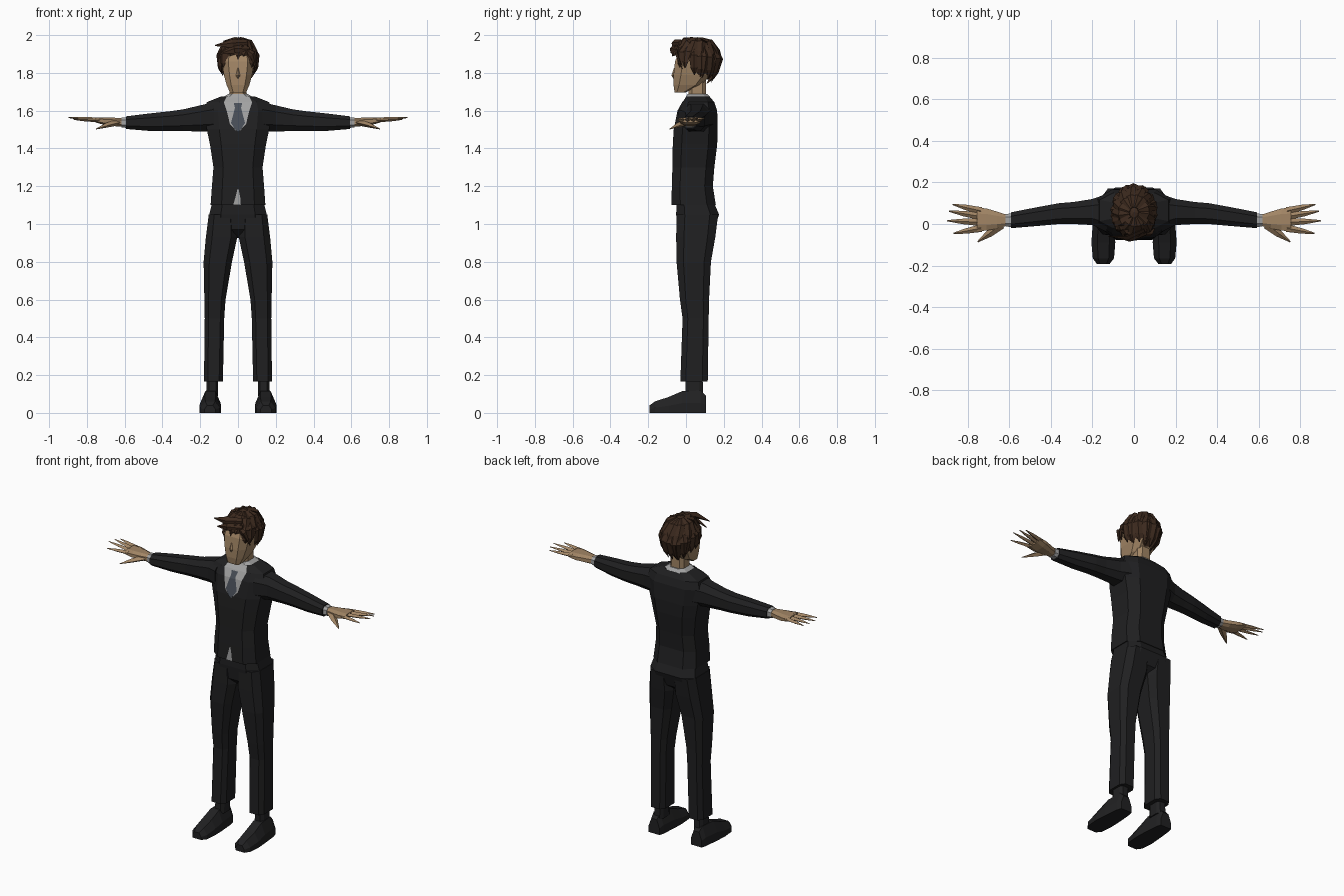
import bpy, bmesh, math, random
from mathutils import Vector

if "Cube" in bpy.data.objects:
    bpy.data.objects.remove(bpy.data.objects["Cube"])

random.seed(4)


def material(name, rgb):
    m = bpy.data.materials.new(name)
    m.diffuse_color = (*rgb, 1)
    m.use_nodes = True
    m.node_tree.nodes["Principled BSDF"].inputs["Base Color"].default_value = m.diffuse_color
    return m


SUIT = material("black_suit", (0.014, 0.014, 0.015))
SHOE = material("black_leather", (0.015, 0.015, 0.016))
SKIN = material("skin", (0.36, 0.235, 0.13))
HAIR = material("brown_hair", (0.046, 0.023, 0.013))
SHIRT = material("grey_shirt", (0.36, 0.36, 0.36))
TIE = material("slate_tie", (0.065, 0.077, 0.095))


def finish(bm, name, mat, mirror=False, recalc=True):
    if recalc:
        bmesh.ops.recalc_face_normals(bm, faces=bm.faces)
    mesh = bpy.data.meshes.new(name)
    bm.to_mesh(mesh)
    bm.free()
    mesh.materials.append(mat)
    obj = bpy.data.objects.new(name, mesh)
    bpy.context.collection.objects.link(obj)
    if mirror:
        obj.modifiers.new("mirror", "MIRROR")
    return obj


def loft(bm, rings):
    """Skin a list of equal-length point rings and cap both ends."""
    vs = [[bm.verts.new(p) for p in r] for r in rings]
    n = len(vs[0])
    for a, b in zip(vs, vs[1:]):
        for i in range(n):
            j = (i + 1) % n
            bm.faces.new((a[i], a[j], b[j], b[i]))
    bm.faces.new(vs[0])
    bm.faces.new(vs[-1])


def octagon(a0, a1, b0, b1, c=0.4):
    """Chamfered rectangle in 2D."""
    ca, cb = (a1 - a0) / 2 * c, (b1 - b0) / 2 * c
    return [(a0 + ca, b0), (a1 - ca, b0), (a1, b0 + cb), (a1, b1 - cb),
            (a1 - ca, b1), (a0 + ca, b1), (a0, b1 - cb), (a0, b0 + cb)]


def column(name, rows, mat, mirror=False, c=0.4):
    """Upright part from rows of (z, x0, x1, y0, y1)."""
    bm = bmesh.new()
    loft(bm, [[(x, y, z) for x, y in octagon(x0, x1, y0, y1, c)]
              for z, x0, x1, y0, y1 in rows])
    return finish(bm, name, mat, mirror)


def sideways(name, rows, mat, c=0.5):
    """Mirrored part along x from rows of (x, y0, y1, z0, z1)."""
    bm = bmesh.new()
    loft(bm, [[(x, y, z) for y, z in octagon(y0, y1, z0, z1, c)]
              for x, y0, y1, z0, z1 in rows])
    return finish(bm, name, mat, True)


def spike(bm, pts, widths, flat, ref):
    """Four-sided tapering strand through pts."""
    pts = [Vector(p) for p in pts]
    rings = []
    for i, p in enumerate(pts):
        d = (pts[min(i + 1, len(pts) - 1)] - pts[max(i - 1, 0)]).normalized()
        u = d.cross(Vector(ref)).normalized()
        v = u.cross(d)
        w = widths[i]
        rings.append([p + u * w, p + v * w * flat, p - u * w, p - v * w * flat])
    loft(bm, rings)


# Jacket body: z, half width, front y, back y
TORSO = [(1.10, .145, -.077, .158), (1.20, .138, -.075, .142), (1.30, .13, -.072, .15),
         (1.42, .148, -.07, .165), (1.50, .165, -.065, .168), (1.60, .178, -.045, .165),
         (1.645, .165, -.02, .15), (1.675, .09, .005, .125)]
column("jacket", [(z, -w, w, f, b) for z, w, f, b in TORSO], SUIT)


def front_y(z):
    for (za, _, fa, _), (zb, _, fb, _) in zip(TORSO, TORSO[1:]):
        if z <= zb:
            return fa + (fb - fa) * (z - za) / (zb - za)
    return TORSO[-1][2]


def plate(name, rows, offset, mat):
    """Thin panel on the chest from rows of (z, x0, x1), bottom to top."""
    bm = bmesh.new()
    vs = [[bm.verts.new((x, front_y(z) - offset, z)) for x in (x0, x1)] for z, x0, x1 in rows]
    for a, b in zip(vs, vs[1:]):
        bm.faces.new((a[0], a[1], b[1], b[0]))
    bmesh.ops.remove_doubles(bm, verts=bm.verts, dist=1e-5)
    return finish(bm, name, mat, recalc=False)


plate("shirt_front", [(1.485, 0, 0), (1.5, -.016, .016), (1.53, -.043, .043), (1.6, -.06, .06),
                      (1.645, -.075, .075), (1.675, -.06, .06)], .004, SHIRT)
plate("tie", [(1.485, 0, 0), (1.5, -.015, .015), (1.535, -.037, .037), (1.6, -.02, .02),
              (1.615, -.016, .016), (1.64, -.022, .022)], .008, TIE)
plate("shirt_hem", [(1.101, -.025, .015), (1.14, -.014, .012), (1.185, -.003, .003)], .004, SHIRT)

# Collar and neck
column("collar", [(1.645, -.085, .085, -.012, .13), (1.672, -.078, .078, -.002, .128),
                  (1.688, -.052, .052, .008, .112)], SHIRT)
column("neck", [(1.65, -.047, .047, .015, .105), (1.77, -.045, .045, .01, .105)], SKIN)

# Sleeves, cuffs
sideways("sleeve", [(.13, -.04, .145, 1.49, 1.645), (.2, -.005, .12, 1.49, 1.628),
                    (.29, .0, .106, 1.492, 1.607), (.36, .0, .1, 1.492, 1.597),
                    (.47, -.01, .08, 1.493, 1.585), (.592, -.02, .056, 1.503, 1.57)], SUIT)
sideways("cuff", [(.585, -.015, .051, 1.508, 1.566), (.617, -.012, .048, 1.512, 1.563)], SHIRT)

# Hands: palm, fingers and thumb
sideways("palm", [(.61, -.008, .044, 1.516, 1.56), (.66, -.022, .06, 1.518, 1.563),
                  (.71, -.032, .075, 1.525, 1.564), (.755, -.034, .078, 1.538, 1.564)], SKIN)
bm = bmesh.new()
for base_y, tip in ((.063, (.872, .094, 1.557)), (.036, (.89, .062, 1.562)),
                    (.008, (.898, .016, 1.564)), (-.02, (.868, -.045, 1.553))):
    base = Vector((.735, base_y, 1.551))
    tip = Vector(tip)
    spike(bm, [base, base.lerp(tip, .55), tip], (.018, .013, .003), .7, (0, 0, 1))
spike(bm, [(.64, .0, 1.538), (.695, -.045, 1.523), (.752, -.086, 1.503)],
      (.025, .018, .003), .7, (0, 0, 1))
finish(bm, "fingers", SKIN, True)

# Trousers
column("hips", [(.925, -.05, .05, .0, .09), (.97, -.15, .15, -.045, .15), (1.05, -.152, .152, -.052, .175),
                (1.12, -.135, .135, -.05, .145)], SUIT)
column("trouser_leg", [(1.05, .01, .155, -.05, .17), (.93, .004, .17, -.052, .155),
                       (.8, .032, .182, -.05, .132), (.6, .066, .178, -.032, .122),
                       (.5, .073, .176, -.018, .12), (.165, .08, .18, -.03, .115)], SUIT, True)

# Ankles and shoes
column("ankle", [(.09, .105, .168, -.005, .09), (.2, .105, .165, .0, .088)], SHOE, True)
bm = bmesh.new()
loft(bm, [[(x0, y, 0), (x1, y, 0), (x1, y, h * .45), (x1 - (x1 - x0) * .25, y, h),
           (x0 + (x1 - x0) * .25, y, h), (x0, y, h * .45)]
          for y, x0, x1, h in ((-.193, .118, .178, .04), (-.165, .096, .198, .06),
                               (-.09, .09, .205, .085), (-.02, .092, .2, .115),
                               (.078, .1, .19, .118), (.106, .108, .182, .09))])
finish(bm, "shoe", SHOE, True)

# Head and nose
column("head", [(1.695, -.042, .042, -.06, -.005), (1.735, -.06, .06, -.066, .08),
                (1.79, -.075, .075, -.066, .13), (1.86, -.086, .086, -.058, .15),
                (1.92, -.072, .072, -.035, .14)], SKIN)
bm = bmesh.new()
spike(bm, [(0, -.06, 1.825), (0, -.068, 1.785), (0, -.064, 1.772)], (.004, .011, .004), .9, (0, 1, 0))
finish(bm, "nose", SKIN)

# Hair cap, cut open around the face
CENTRE, RADII = Vector((0, .055, 1.868)), Vector((.104, .128, .122))


def scalp(a, e, s=1.0):
    a, e = math.radians(a), math.radians(e)
    return CENTRE + s * Vector((RADII.x * math.cos(e) * math.cos(a),
                                RADII.y * math.cos(e) * math.sin(a), RADII.z * math.sin(e)))


bm = bmesh.new()
bmesh.ops.create_icosphere(bm, subdivisions=2, radius=1)
for v in bm.verts:
    v.co = CENTRE + v.co * RADII * random.uniform(.97, 1.03)
cut = []
for f in bm.faces:
    c = f.calc_center_median()
    if (c.y < .0 and c.z < 1.9) or (c.y < .06 and c.z < 1.83) or (c.y < .1 and c.z < 1.78):
        cut.append(f)
bmesh.ops.delete(bm, geom=cut, context="FACES")
finish(bm, "hair_cap", HAIR)

# Hair locks hanging from the crown, long at the nape and short over the brow
bm = bmesh.new()
for row, (count, top) in enumerate(((13, 78), (22, 42))):
    for i in range(count):
        a = 360 * (i + .5 * row) / count + random.uniform(-4, 4)
        back = math.sin(math.radians(a))
        brow = back < -.72
        if row == 0:
            end, sweep, s = (24 if brow else 5), -18, 1.05
        else:
            end = 10 if brow else -36 - 27 * back
            sweep, s = (-22 if brow else random.uniform(-8, 8)), 1.02 + .12 * max(back, 0)
        end += random.uniform(-6, 6)
        mid = (top + end) / 2
        pts = [scalp(a, top, .97), scalp(a + sweep * .3, mid + 10, 1.02),
               scalp(a + sweep * .7, (mid + end) / 2, 1.0), scalp(a + sweep, end, s)]
        spike(bm, pts, (.012, .024, .02, .002), .45, scalp(a, mid) - CENTRE)
# Swept fringe
for start, mid, tip, w in (((.05, -.03, 1.96), (-.03, -.065, 1.955), (-.122, -.06, 1.945), .024),
                           ((.06, -.045, 1.925), (-.02, -.075, 1.925), (-.1, -.06, 1.9), .022),
                           ((.03, -.05, 1.93), (.075, -.05, 1.9), (.098, -.02, 1.82), .018)):
    spike(bm, [start, mid, tip], (w * .7, w, .003), .5, (0, -1, .3))
finish(bm, "hair_locks", HAIR)
